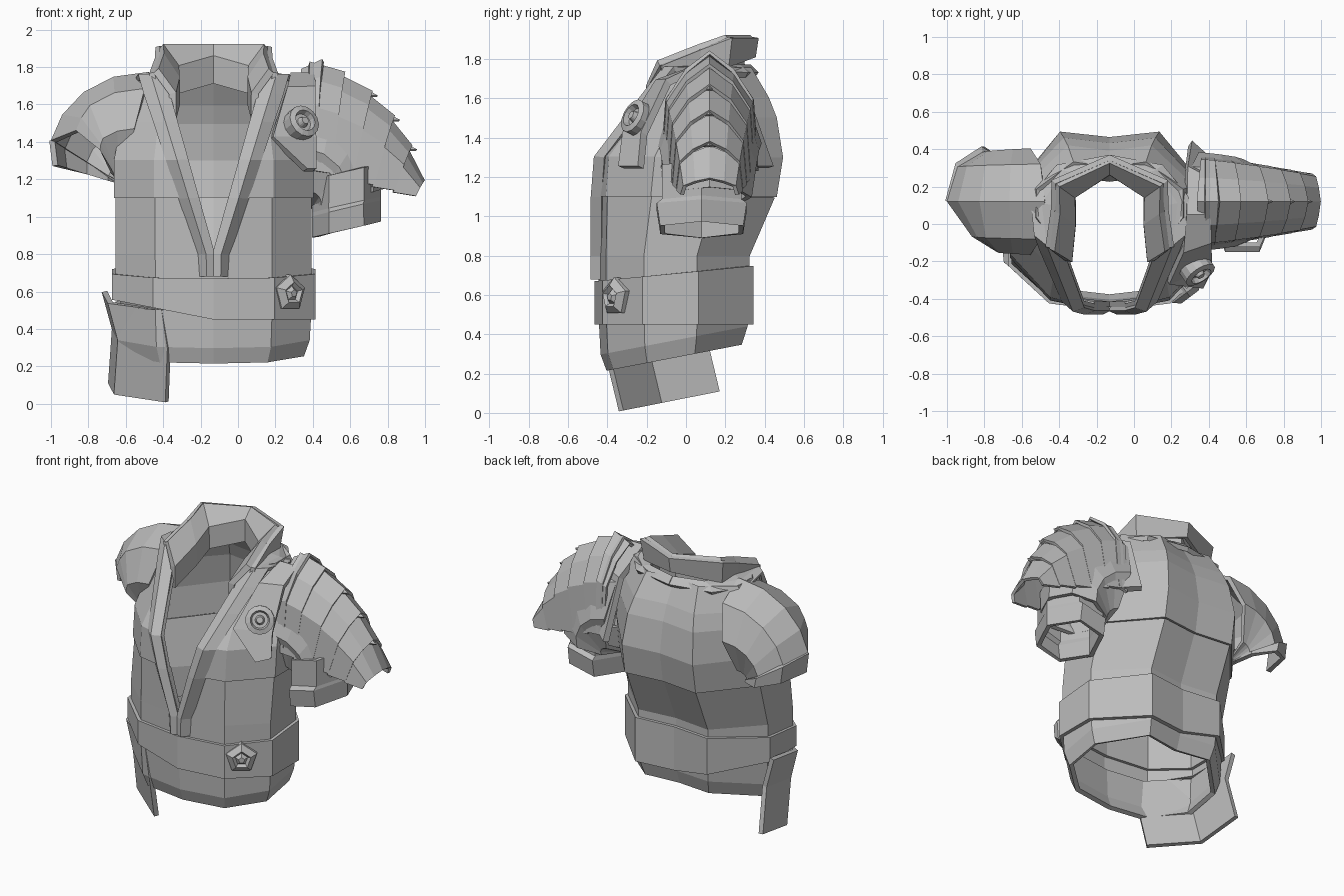
import bpy, bmesh, math
from mathutils import Vector

cube = bpy.data.objects.get("Cube")
if cube:
    bpy.data.objects.remove(cube, do_unlink=True)

MID = -0.13    # centre line of the garment
RIDGE = 0.12   # depth at which the sleeves and armour are centred

cloth = bpy.data.materials.new("plain_grey")
cloth.use_nodes = True
GREY = (0.5, 0.5, 0.5, 1)
cloth.diffuse_color = GREY
cloth.node_tree.nodes["Principled BSDF"].inputs["Base Color"].default_value = GREY


def loft(name, rows, closed=False, thick=0.03):
    """Skin rows of points with quads, then give the sheet a thickness."""
    bm = bmesh.new()
    grid = [[bm.verts.new(point) for point in row] for row in rows]
    count = len(rows[0])
    for lower, upper in zip(grid, grid[1:]):
        for i in range(count if closed else count - 1):
            j = (i + 1) % count
            bm.faces.new((lower[i], lower[j], upper[j], upper[i]))
    bmesh.ops.remove_doubles(bm, verts=bm.verts, dist=0.001)
    bmesh.ops.recalc_face_normals(bm, faces=bm.faces)
    mesh = bpy.data.meshes.new(name)
    bm.to_mesh(mesh)
    bm.free()
    mesh.materials.append(cloth)
    obj = bpy.data.objects.new(name, mesh)
    bpy.context.collection.objects.link(obj)
    if thick:
        shell = obj.modifiers.new("thickness", "SOLIDIFY")
        shell.thickness = thick
        shell.offset = 0


def both(half):
    """Mirror a half row, whose last point lies on the centre line."""
    left = [(MID + x, y, z) for x, y, z in half]
    right = [(MID - x, y, z) for x, y, z in reversed(half[:-1])]
    return left + right


def opening(z):
    return max(0, z - 0.8) * 0.28


def chest(z):
    return max(0, z - 1.28) * 0.77 - 0.44


def back(z):
    return max(0.32, 0.48 - 0.8 * (z - 1.3) ** 2)


def girth(z, grow=0.0, tilt=0.0, skew=0.0):
    """Ten-sided body section at a height, optionally enlarged and sloped."""
    width = 0.52 - max(0, z - 1.4) * 0.4 + grow
    front, rear, gap = chest(z) - grow, back(z) + grow, opening(z)
    centre, depth = (front + rear) / 2, (rear - front) / 2
    half = [(gap, front), (max(width * 0.6, gap + 0.04), front + depth * 0.1),
            (width, centre - depth * 0.4), (width, centre + depth * 0.3),
            (width / 2, rear), (0, rear - 0.03)]
    row = both([(x, y, z + tilt * (y - front)) for x, y in half])
    return [(x, y, h + skew * max(0, MID - x)) for x, y, h in row]


# torso with the deep front opening; the lower part tucks under the jacket
loft("lower_torso", [girth(z, grow=-0.01) for z in (0.6, 0.8, 1.1)])
loft("jacket", [girth(z) for z in (1.1, 1.3, 1.5, 1.6, 1.75)])

# waist skirt and the skewed belt over it
loft("waist_hem", [girth(0.22, -0.05, 0.2), girth(0.3, -0.02, 0.2), girth(0.5, -0.01, 0.1)])
loft("belt", [girth(0.45, 0.01, skew=0.2), girth(0.67, 0.01, tilt=0.1)])

# hip flap, wrapped round the right hip and swinging back as it falls
FLAP = ((-0.38, -0.4), (-0.65, -0.2), (-0.68, 0.1))
loft("hip_flap", [[(x * wide, y + swing, z + (y + 0.4) * 0.2) for x, y in FLAP]
                  for z, swing, wide in ((0.5, 0, 1.05), (0.3, 0, 0.97), (0.01, 0.07, 1))])

# lapels follow the opening, then run over the shoulders to the nape
for side, label in ((1, "left"), (-1, "right")):
    strip = []
    for z in (0.68, 0.8, 1.1, 1.3, 1.5, 1.65, 1.75):
        x, y, wide = opening(z), chest(z), 0.07 + (z - 0.7) * 0.06
        strip.append([(MID + side * (x + wide * out), y - lift, z)
                      for out, lift in ((0, 0.01), (0.5, 0.03), (1, -0.02))])
    for x, y in ((0.3, 0.1), (0.2, 0.27), (0, 0.32)):
        strip.append([(MID + side * x * wide, y + drop, 1.76 - drop)
                      for wide, drop in ((1, 0), (1.2, 0.01), (1.4, 0.04))])
    loft(label + "_lapel", strip)


def collar_row(rise, grow):
    path = ((0.22, -0.2), (0.2, 0), (0.2, 0.15), (0, 0.28))
    return both([(x * grow, y + (grow - 1) * 0.15, min(rise + y * 0.4, 1.91))
                 for x, y in path])


# standing collar, flared at the top and folded outward
loft("collar", [collar_row(1.6, 1), collar_row(1.74, 1), collar_row(1.86, 1.4)], thick=0.04)
loft("collar_fold", [collar_row(1.85, 1.5), collar_row(1.7, 1.4)])


def sleeve_row(pivot, reach, degrees, depth, part=range(8), sides=8):
    """Sleeve section fanned about the armpit; past the top the front lags behind."""
    row = []
    for i in part:
        a = math.tau * i / sides
        lag = min(0, math.sin(a)) * max(0, degrees - 110) * 0.7
        turn = math.radians(degrees + lag)
        arm = Vector((math.cos(turn), math.sin(turn))) * reach / 2
        point = Vector(pivot) + arm * (1 + math.cos(a))
        row.append((point.x, RIDGE + depth * math.sin(a), point.y))
    return row


def fan(pivot, reach, degrees, depth, steps=5):
    """Sleeve sections between two (start, end) ranges."""
    def blend(span, t):
        return span[0] + (span[1] - span[0]) * t
    return [sleeve_row(pivot, *(blend(span, k / (steps - 1))
                                for span in (reach, degrees, depth)))
            for k in range(steps)]


# short right sleeve with a cuff round its rear half
RIGHT_PIT = (-0.63, 1.18)
loft("right_sleeve", fan(RIGHT_PIT, (0.6, 0.42), (75, 148), (0.27, 0.25)), closed=True)
loft("right_cuff", [sleeve_row(RIGHT_PIT, reach, degrees, 0.28, range(5))
                    for reach, degrees in ((0.43, 148), (0.36, 165))])

# left sleeve and cuff hanging under the armour
LEFT_PIT = (0.4, 1.05)
loft("left_sleeve", fan(LEFT_PIT, (0.65, 0.38), (100, 15), (0.25, 0.2)), closed=True)
loft("left_cuff", [[(x, y - 0.04, h) for x, y, h in
                    sleeve_row((0.41, z), 0.35, 14, depth, range(6), 6)]
                   for z, depth in ((1.2, 0.22), (1.02, 0.22), (1, 0.25), (0.89, 0.23))],
     closed=True)


def armour_row(t, lift=0.0):
    """Peaked arch across the shoulder, t running from neck to tip."""
    start, bend, tip = Vector((0.38, 1.82)), Vector((0.84, 1.67)), Vector((0.97, 1.17))
    ridge = start.lerp(bend, t).lerp(bend.lerp(tip, t), t)
    edge = Vector((0.38, 1.25)).lerp(Vector((0.94, 1.1)), t)
    half = 0.24 - 0.1 * t
    row = []
    for u, drop in ((0, 0), (0.5, 0.15), (0.9, 0.4), (1, 1)):
        point = ridge.lerp(edge, drop) + Vector((lift, lift)) * (1 - u / 2)
        row.append((u * half, point))
    mirrored = [(-y, point) for y, point in reversed(row[1:])]
    return [(p.x, RIDGE + y, p.y) for y, p in mirrored + row]


# overlapping shoulder plates, each lower edge standing proud
PLATES = 5
for k in range(PLATES):
    loft("shoulder_plate_%d" % (k + 1),
         [armour_row(k / PLATES), armour_row((k + 1) / PLATES, lift=0.02)], thick=0.02)
# upright guard beside the neck
loft("neck_guard", [armour_row(0, lift=-0.04), armour_row(0.05, lift=0.03)], thick=0.02)

# ridge spikes at the plate joints
for k in range(2, PLATES):
    root = Vector(armour_row(k / PLATES)[3])
    fin = [root + Vector((-0.08, y, z)) for y, z in ((-0.05, 0), (0, 0.07), (0.05, 0))]
    tip = root + Vector((0.05, 0, 0))
    loft("ridge_spike_%d" % (k - 1), [fin, [tip] * len(fin)], thick=0.01)

# strap arching over the left shoulder, pointed below and broad at the chest
strap = []
for degrees, inner in ((0, 0.36), (20, 0.18), (60, 0.26), (90, 0.28), (130, 0.28), (180, 0.3)):
    a = math.radians(degrees)
    strap.append([(x, 0.05 - reach * math.cos(a), 1.25 + 0.5 * math.sin(a))
                  for x, reach in ((inner, 0.38), (0.41, 0.28))])
loft("shoulder_strap", strap, thick=0.04)


def badge(name, centre, facing, sides, profile):
    """Turn a (radius, height) profile, in tenths, about an outward axis."""
    aim = Vector(facing).to_track_quat("Z", "Y")
    rows = []
    for radius, height in profile:
        angles = [math.tau * i / sides for i in range(sides)]
        ring = [Vector((radius * math.sin(a), radius * math.cos(a), height)) for a in angles]
        rows.append([Vector(centre) + aim @ point * 0.1 for point in ring])
    loft(name, rows, closed=True, thick=0)


badge("round_badge", (0.34, -0.25, 1.5), (0.5, -0.75, 0.4), 14,
      ((0.9, -0.4), (0.9, 0.3), (0.6, 0.4), (0.5, 0.1), (0.3, 0.1), (0.2, 0.4), (0, 0.4)))
badge("five_sided_badge", (0.27, -0.35, 0.59), (0.6, -0.8, 0), 5,
      ((1, -0.3), (1, 0.2), (0.6, 0.5), (0.4, 0.3), (0.2, 0.5), (0, 0.5)))
